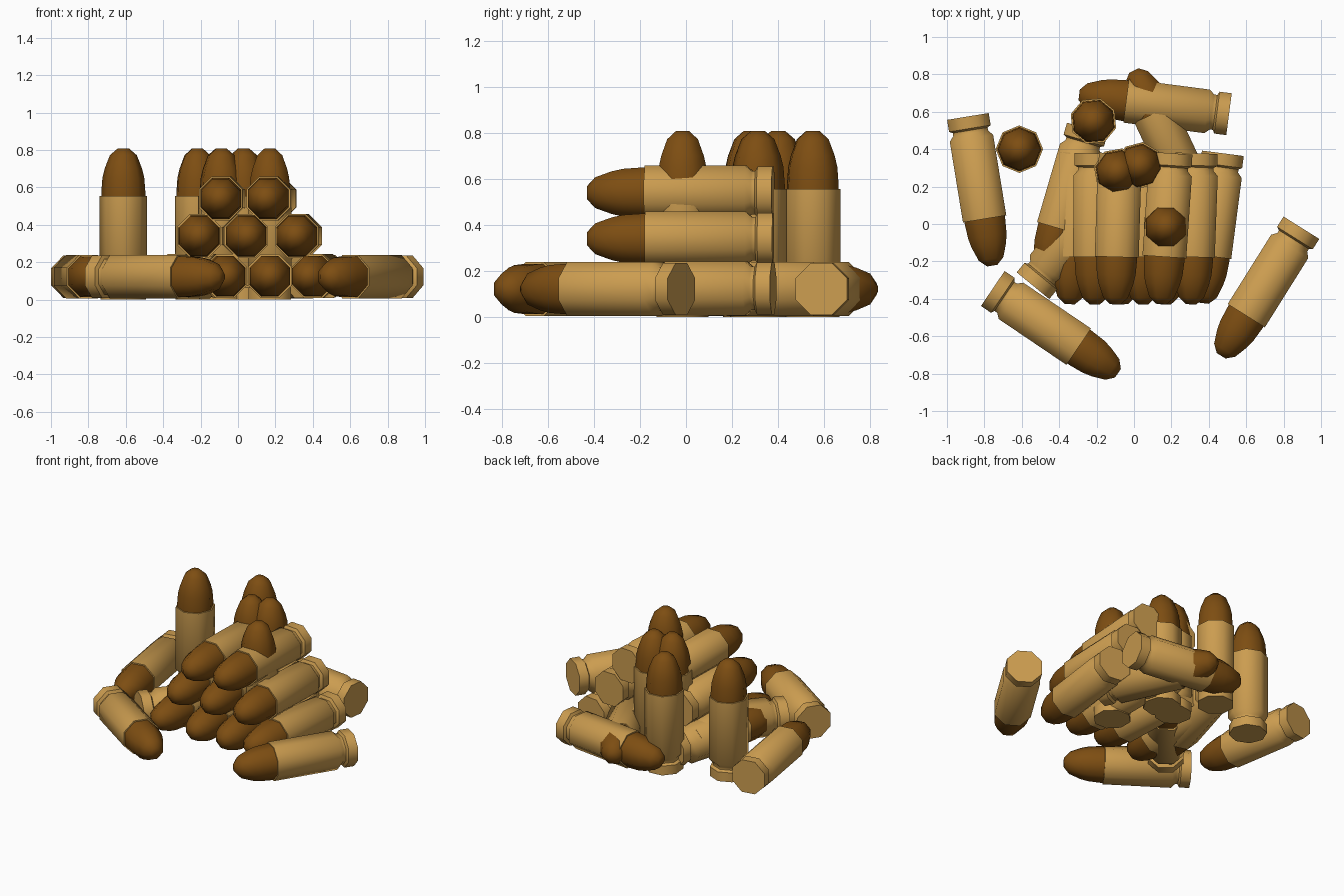
import bpy, bmesh, math
from mathutils import Matrix, Vector

if "Cube" in bpy.data.objects:
    bpy.data.objects.remove(bpy.data.objects["Cube"])

SIDES = 8
LIE_Z = 0.122          # axis height of rounds lying on the floor


def material(name, rgb):
    m = bpy.data.materials.new(name)
    m.diffuse_color = (*rgb, 1.0)
    m.use_nodes = True
    m.node_tree.nodes["Principled BSDF"].inputs["Base Color"].default_value = m.diffuse_color
    return m


brass = material("brass", (0.60, 0.335, 0.08))
copper = material("dark_copper", (0.205, 0.075, 0.006))


def lathe(name, profile, mat):
    """Octagonal turned mesh along local z; first and last rings are capped."""
    bm = bmesh.new()
    rings = []
    for r, z in profile:
        rings.append([bm.verts.new((r * math.cos(a), r * math.sin(a), z))
                      for a in (math.pi * (2 * i + 1) / SIDES for i in range(SIDES))])
    for lo, hi in zip(rings, rings[1:]):
        for i in range(SIDES):
            j = (i + 1) % SIDES
            bm.faces.new((lo[i], lo[j], hi[j], hi[i]))
    bm.faces.new(rings[0][::-1])
    bm.faces.new(rings[-1])
    me = bpy.data.meshes.new(name)
    bm.to_mesh(me)
    bm.free()
    me.materials.append(mat)
    me.shade_smooth()
    me.set_sharp_from_angle(angle=math.radians(47))
    return me


# Casing: rim, extractor groove, body, mouth
casing = lathe("casing", [(0.122, 0.0), (0.122, 0.065), (0.102, 0.075),
                          (0.102, 0.092), (0.127, 0.118), (0.127, 0.555)], brass)
# Projectile: rounded nose seated inside the mouth
slug = lathe("slug", [(0.118, 0.53), (0.118, 0.57), (0.112, 0.65), (0.100, 0.70),
                      (0.072, 0.772), (0.030, 0.808)], copper)


def place(name, matrix):
    for part, me in (("casing", casing), ("slug", slug)):
        ob = bpy.data.objects.new(f"{name}_{part}", me)
        ob.matrix_world = matrix
        bpy.context.collection.objects.link(ob)


def lying(name, base, tip, z=LIE_Z):
    """Round lying flat, aimed from base towards tip (x, y pairs)."""
    axis = Vector((tip[0] - base[0], tip[1] - base[1], 0)).normalized()
    up = Vector((0, 0, 1))
    rot = Matrix((up.cross(axis), up, axis)).transposed()
    # keep the basis right-handed
    if rot.determinant() < 0:
        rot.col[0] = -rot.col[0]
    place(name, Matrix.Translation((*base, z)) @ rot.to_4x4())


def standing(name, x, y, turn):
    place(name, Matrix.Translation((x, y, 0)) @ Matrix.Rotation(math.radians(turn), 4, 'Z'))


# Stacked rows: (base x, tip x) per round, all noses to the front
rows = {
    "bottom": (0.125, [(-0.295, -0.345), (-0.09, -0.06), (0.17, 0.17), (0.475, 0.37)]),
    "middle": (0.34, [(-0.205, -0.21), (0.03, 0.05), (0.335, 0.305)]),
    "top": (0.54, [(-0.075, -0.10), (0.20, 0.145)]),
}
for row, (z, xs) in rows.items():
    for i, (bx, tx) in enumerate(xs):
        lying(f"{row}_row_{i + 1}", (bx, 0.378), (tx, -0.43), z)

# Loose rounds scattered on the floor
loose = [
    ((-0.888, 0.575), (-0.76, -0.21)),
    ((-0.755, -0.345), (-0.09, -0.795)),
    ((0.895, -0.02), (0.475, -0.69)),
    ((0.508, 0.587), (-0.285, 0.69)),
    ((0.345, 0.09), (0.005, 0.81)),
    ((-0.25, 0.51), (-0.475, -0.26)),
    ((-0.54, -0.33), (-0.04, 0.28)),
]
for i, (base, tip) in enumerate(loose):
    lying(f"loose_round_{i + 1}", base, tip)

# Upright rounds
upright = [(-0.613, 0.40, 22.5), (-0.217, 0.55, 5), (-0.09, 0.28, 10),
           (0.03, 0.312, 15), (0.17, -0.015, 0)]
for i, (x, y, turn) in enumerate(upright):
    standing(f"standing_round_{i + 1}", x, y, turn)
